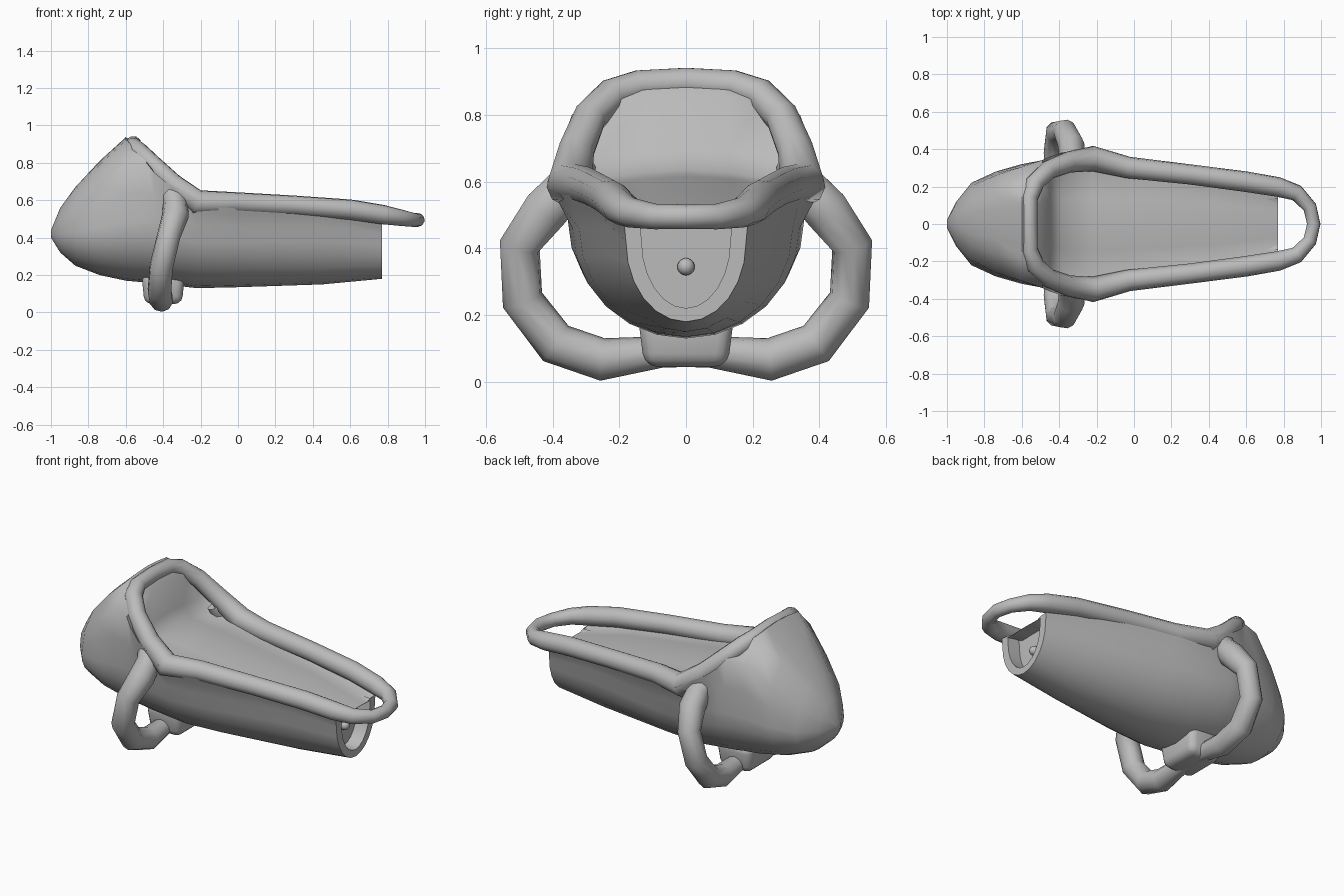
import bpy, bmesh, math
from mathutils import Vector

cube = bpy.data.objects.get("Cube")
if cube:
    bpy.data.objects.remove(cube)

grey = bpy.data.materials.new("plain grey")
grey.use_nodes = True
COLOUR = (0.5, 0.5, 0.5, 1)
grey.diffuse_color = COLOUR
grey.node_tree.nodes["Principled BSDF"].inputs["Base Color"].default_value = COLOUR


def smooth(obj, degrees=50):
    bpy.ops.object.select_all(action="DESELECT")
    obj.select_set(True)
    bpy.context.view_layer.objects.active = obj
    bpy.ops.object.shade_smooth_by_angle(angle=math.radians(degrees))


def add_mesh(name, bm, degrees=50):
    bmesh.ops.recalc_face_normals(bm, faces=bm.faces)
    mesh = bpy.data.meshes.new(name)
    bm.to_mesh(mesh)
    bm.free()
    mesh.materials.append(grey)
    obj = bpy.data.objects.new(name, mesh)
    bpy.context.collection.objects.link(obj)
    smooth(obj, degrees)
    return obj


def add_tube(name, half, cyclic):
    """Mirrored tube; half runs from the centre outwards as (x, y, z, radius)."""
    far = [(x, -y, z, r) for x, y, z, r in half if y > 0]
    if cyclic:
        path = half + far[::-1]
    else:
        path = far[::-1] + half
    curve = bpy.data.curves.new(name, "CURVE")
    curve.dimensions = "3D"
    curve.bevel_depth = 1
    curve.bevel_resolution = 3
    curve.use_fill_caps = True
    spline = curve.splines.new("POLY")
    spline.points.add(len(path) - 1)
    spline.use_cyclic_u = cyclic
    for point, (x, y, z, r) in zip(spline.points, path):
        point.co = (x, y, z, 1)
        point.radius = r
    curve.materials.append(grey)
    obj = bpy.data.objects.new(name, curve)
    bpy.context.collection.objects.link(obj)
    bpy.ops.object.select_all(action="DESELECT")
    obj.select_set(True)
    bpy.context.view_layer.objects.active = obj
    bpy.ops.object.convert(target="MESH")
    smooth(bpy.context.object, 60)


# Body: x, bottom z, side (y, z), rim (y, z), inner (y, z), centre z
stations = [
    (-1.0, .40, .02, .42, .02, .43, .01, .435, .44),
    (-.95, .32, .12, .42, .11, .49, .06, .54, .56),
    (-.87, .25, .22, .43, .19, .56, .11, .65, .67),
    (-.74, .20, .28, .45, .26, .67, .16, .79, .81),
    (-.60, .17, .32, .48, .305, .80, .19, .92, .937),
    (-.49, .16, .34, .49, .342, .80, .235, .84, .862),
    (-.45, .155, .35, .49, .36, .75, .26, .68, .71),
    (-.39, .15, .355, .49, .38, .70, .275, .605, .635),
    (-.22, .13, .34, .46, .415, .60, .29, .585, .615),
    (.0, .135, .32, .46, .35, .59, .27, .56, .585),
    (.45, .15, .24, .46, .29, .56, .22, .515, .53),
    (.77, .18, .18, .42, .185, .475, .14, .46, .463),
]
bm = bmesh.new()
rings = []
for x, zb, ys, zs, yr, zr, yi, zi, zc in stations:
    half = []
    for i in range(1, 7):
        a = i / 6 * math.pi / 2
        half.append((ys * math.sin(a), zs - (zs - zb) * math.cos(a)))
    half += [((ys + yr) / 2, (zs + zr) / 2), (yr, zr), (yi, zi)]
    half.append((yi * .5, zi + (zc - zi) * .7))
    outline = [(0, zb)] + half + [(0, zc)] + [(-y, z) for y, z in half[::-1]]
    rings.append([bm.verts.new((x, y, z)) for y, z in outline])
for a, b in zip(rings, rings[1:]):
    for i in range(len(a)):
        j = (i + 1) % len(a)
        bm.faces.new((a[i], a[j], b[j], b[i]))
bm.faces.new(rings[0])
end_cap = bm.faces.new(rings[-1])


# Recessed tail opening
def step(face, scale_y, scale_z, dx):
    out = bmesh.ops.extrude_discrete_faces(bm, faces=[face])["faces"][0]
    for v in out.verts:
        v.co = Vector((v.co.x + dx, v.co.y * scale_y, .452 + (v.co.z - .452) * scale_z))
    return out


end_cap = step(end_cap, .74, .85, 0)
step(end_cap, 1, 1, -.08)
add_mesh("body", bm, 62)

# Rim running round the hood opening and along both sides to the tail bar
add_tube("rim", [
    (-.56, 0, .898, .045), (-.56, .14, .89, .046), (-.53, .22, .862, .05),
    (-.46, .287, .795, .051), (-.35, .33, .69, .056), (-.22, .35, .59, .068),
    (-.03, .302, .587, .058), (.3, .265, .572, .054), (.6, .226, .55, .055),
    (.77, .198, .524, .053), (.87, .166, .507, .045), (.94, .09, .495, .038),
    (.961, 0, .495, .037),
], True)

# Side hoops that meet below the body and sweep up into the hood
add_tube("side_hoops", [
    (-.41, 0, .09, .046), (-.41, .07, .09, .047), (-.41, .25, .067, .064),
    (-.42, .39, .115, .065), (-.41, .49, .245, .063), (-.37, .498, .41, .063),
    (-.335, .42, .515, .072), (-.335, .35, .59, .067), (-.37, .315, .66, .05),
], False)

# Foot joining the hoops to the belly
bm = bmesh.new()
bmesh.ops.create_cube(bm, size=1)
for v in bm.verts:
    wide = .29 if v.co.z > 0 else .25
    v.co = Vector((-.4 + v.co.x * wide * .8, v.co.y * wide, .125 + v.co.z * .16))
bmesh.ops.bevel(bm, geom=bm.edges[:], offset=.04, segments=3, profile=.5, affect="EDGES")
add_mesh("foot", bm)

# Round stud on the tail panel
bm = bmesh.new()
bmesh.ops.create_uvsphere(bm, u_segments=16, v_segments=10, radius=.026)
bmesh.ops.translate(bm, verts=bm.verts, vec=(.7, 0, .345))
add_mesh("tail_stud", bm)
